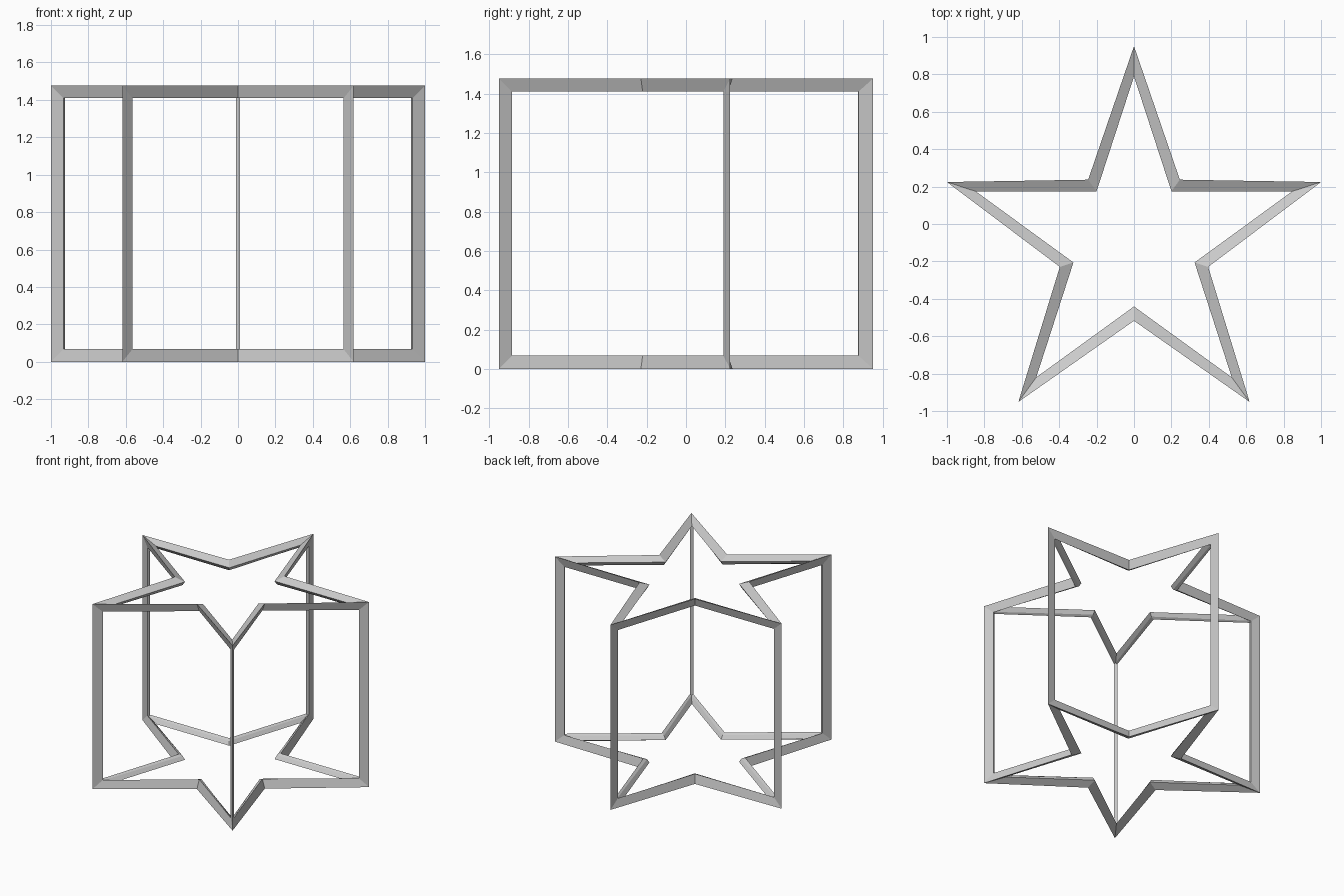
import bpy, bmesh
from math import sin, cos, pi, atan2
from mathutils import Vector

if "Cube" in bpy.data.objects:
    bpy.data.objects.remove(bpy.data.objects["Cube"])

TIP, NOTCH = 1.0135, 0.388      # wire centre radii at star points and notches
S = 0.0385                      # inset of the bars on the faces
TIP_OUT, NOTCH_OUT, DZ = 0.038, 0.029, 0.0285
HEIGHT, CY = 1.476, -0.1005

half = atan2(NOTCH * sin(pi / 5), TIP - NOTCH * cos(pi / 5))   # half angle of a star point
bm = bmesh.new()


def vert(k, radius, z, side=0.0):
    """Vertex at star corner k, shifted sideways from its radial line."""
    a = pi / 2 + k * pi / 5
    return bm.verts.new(Vector((radius * cos(a) - side * sin(a),
                                CY + radius * sin(a) + side * cos(a), z)))


def ring(z, up):
    """Corner vertices of one star ring; up is the outward z direction."""
    corners = []
    for k in range(10):
        if k % 2 == 0:
            r, out, inset = TIP, TIP_OUT, S / sin(half)
        else:
            r, out, inset = NOTCH, NOTCH_OUT, S / sin(pi / 5 + half)
        c = {"out": vert(k, r + out, z + up * DZ),
             "cap": vert(k, r - inset, z),
             "in": vert(k, r - out, z - up * DZ)}
        if k % 2 == 0:
            c["next"] = vert(k, r - S * cos(half), z - up * S, S * sin(half))
            c["prev"] = vert(k, r - S * cos(half), z - up * S, -S * sin(half))
        else:
            c["next"] = c["prev"] = vert(k, r, z - up * S)
        corners.append(c)
    # four-sided bars between neighbouring corners
    for k in range(10):
        a, b = corners[k], corners[(k + 1) % 10]
        pa = [a["out"], a["cap"], a["in"], a["next"]]
        pb = [b["out"], b["cap"], b["in"], b["prev"]]
        for i in range(4):
            j = (i + 1) % 4
            bm.faces.new((pa[i], pa[j], pb[j], pb[i]))
    return corners


# lower and upper star rings
low = ring(DZ, -1)
top = ring(HEIGHT - DZ, 1)

# upright posts at the five star points
keys = ("out", "next", "in", "prev")
for k in range(0, 10, 2):
    for i in range(4):
        p, q = keys[i], keys[(i + 1) % 4]
        bm.faces.new((low[k][p], low[k][q], top[k][q], top[k][p]))

bmesh.ops.recalc_face_normals(bm, faces=bm.faces[:])
mesh = bpy.data.meshes.new("star_prism_frame")
bm.to_mesh(mesh)
bm.free()
bpy.context.collection.objects.link(bpy.data.objects.new("star_prism_frame", mesh))
